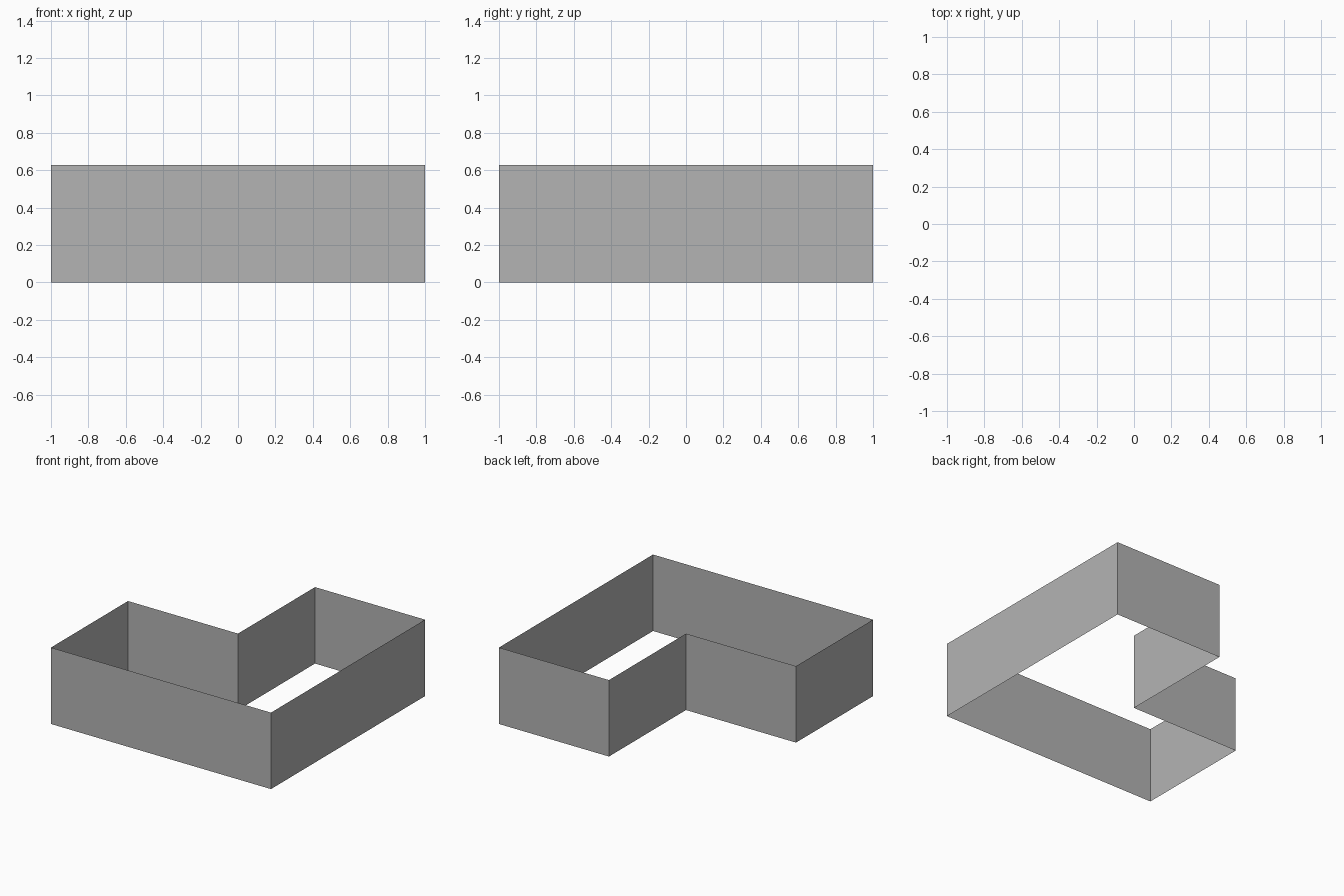
import bpy
import bmesh

if "Cube" in bpy.data.objects:
    bpy.data.objects.remove(bpy.data.objects["Cube"])

HEIGHT = 0.628
# L-shaped floor plan, counter-clockwise, with the back left quarter left out
PLAN = [(-1, -1), (1, -1), (1, 1), (0, 1), (0, 0), (-1, 0)]

grey = bpy.data.materials.new("plain grey")
grey.diffuse_color = (0.456, 0.456, 0.456, 1)
grey.use_nodes = True
grey.node_tree.nodes["Principled BSDF"].inputs["Base Color"].default_value = grey.diffuse_color

# Thin walls: the closed outline extruded upward, open at top and bottom
bm = bmesh.new()
corners = [bm.verts.new((x, y, 0)) for x, y in PLAN]
outline = [bm.edges.new((a, b)) for a, b in zip(corners, corners[1:] + corners[:1])]
result = bmesh.ops.extrude_edge_only(bm, edges=outline)
top = [v for v in result["geom"] if isinstance(v, bmesh.types.BMVert)]
bmesh.ops.translate(bm, verts=top, vec=(0, 0, HEIGHT))

# Make the walls face outward, judged by the front wall
bm.normal_update()
front = min(bm.faces, key=lambda f: f.calc_center_median().y)
if front.normal.y > 0:
    bmesh.ops.reverse_faces(bm, faces=bm.faces[:])

mesh = bpy.data.meshes.new("l_shaped_walls")
bm.to_mesh(mesh)
bm.free()
mesh.materials.append(grey)
walls = bpy.data.objects.new("l_shaped_walls", mesh)
bpy.context.collection.objects.link(walls)
